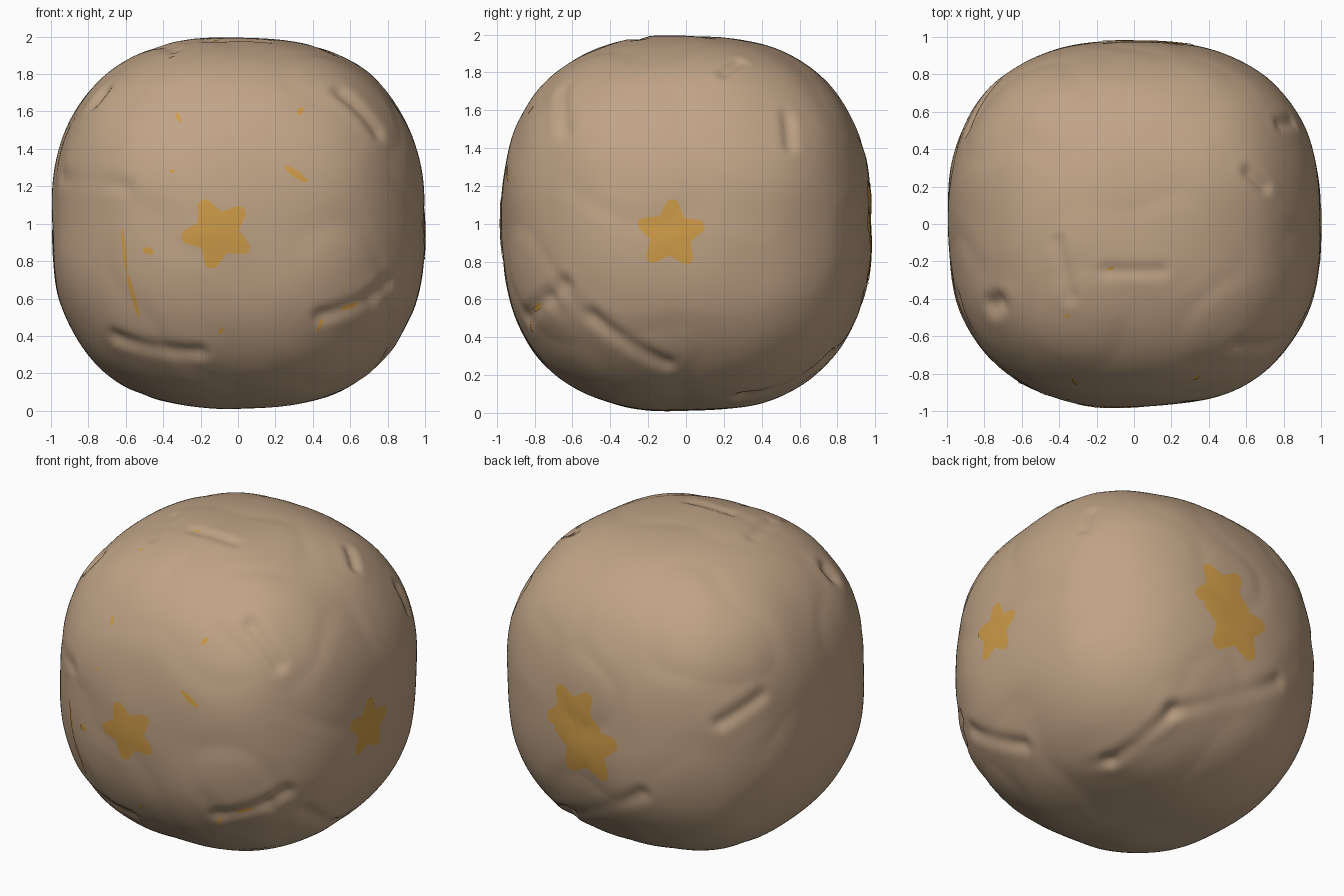
import bpy, bmesh, math
from mathutils import Vector, noise

if "Cube" in bpy.data.objects:
    bpy.data.objects.remove(bpy.data.objects["Cube"])

P = 2.5                       # squareness of the rounded block
SIZE = Vector((1.0, 0.98, 0.995))

# creases pressed into the skin: start, end (relative to the centre), depth, width
CREASES = [
    ((-.95, -.40, .25), (-.60, -.85, .20), .012, .05),
    ((-.70, -.70, -.65), (-.20, -.75, -.65), .022, .05),
    ((.45, -.85, -.50), (.75, -.60, -.30), .020, .05),
    ((.55, -.65, .70), (.72, -.62, .48), .022, .05),
    ((.85, -.50, -.50), (.75, -.10, -.72), .022, .05),
    ((.80, .55, .58), (.85, .55, .42), .020, .04),
    ((-.42, -.10, .98), (-.35, -.40, .95), .014, .04),
    ((-.15, -.25, .98), (.15, -.25, .98), .014, .04),
    ((-.80, -.46, .70), (-.76, -.44, .74), .035, .06),
    ((.62, .28, .86), (.70, .20, .80), .022, .04),
    ((.71, -.71, -.40), (.43, .30, -.87), .015, .05),
    ((.43, .30, -.87), (.32, .73, -.70), .022, .05),
    ((.32, .73, -.70), (-.33, .92, -.35), .018, .05),
    ((-.88, .50, .27), (-.75, .72, .15), .020, .05),
]


def block(d):
    """Point of the smooth rounded block in direction d."""
    s = sum(abs(d[i] / SIZE[i]) ** P for i in range(3))
    return d / s ** (1 / P)


LINES = [(block(Vector(a)), block(Vector(b)), h, w) for a, b, h, w in CREASES]


def surface(d, lift=0.0):
    """Dented skin point in direction d."""
    p = block(d)
    off = 0.012 * noise.noise(p * 2.3) - 0.002
    off -= 0.010 * max(0.0, 0.25 - abs(noise.noise(p * 1.9 + Vector((5, 2, 7))))) * 2
    for a, b, h, w in LINES:
        ab = b - a
        t = max(0, min(1, (p - a).dot(ab) / ab.length_squared))
        q = ((p - a - ab * t).length / w) ** 2
        if q < 12:
            off -= h * (1.3 * math.exp(-q) - 0.5 * math.exp(-q / 3))
    return p + p.normalized() * (off + lift) + Vector((0, 0, 1))


def material(name, col):
    m = bpy.data.materials.new(name)
    m.diffuse_color = (*col, 1)
    m.use_nodes = True
    m.node_tree.nodes["Principled BSDF"].inputs["Base Color"].default_value = m.diffuse_color
    return m


tan = material("clay_tan", (.53, .37, .24))
amber = material("amber", (.62, .33, .065))


def finish(bm, name, mat):
    me = bpy.data.meshes.new(name)
    bm.normal_update()
    bm.to_mesh(me)
    bm.free()
    me.materials.append(mat)
    for f in me.polygons:
        f.use_smooth = True
    ob = bpy.data.objects.new(name, me)
    bpy.context.collection.objects.link(ob)
    return ob


# body: subdivided cube pushed onto the dented skin
bm = bmesh.new()
bmesh.ops.create_cube(bm, size=2)
bmesh.ops.subdivide_edges(bm, edges=bm.edges[:], cuts=71, use_grid_fill=True)
for v in bm.verts:
    v.co = surface(Vector([math.tan(c * math.pi / 4) for c in v.co]))
finish(bm, "body", tan)


def on_side(side, a, b):
    """Direction for flat grid position (a, b) on one side."""
    if side == "top":
        i, j, k, sign = 0, 1, 2, 1
    else:
        i, j, k, sign = {"front": (0, 2, 1, -1), "back": (0, 2, 1, 1), "right": (1, 2, 0, 1)}[side]
        b -= 1
    d = Vector((0, 0, 0))
    d[i], d[j] = a, b
    rest = max(0.0, 1 - abs(a / SIZE[i]) ** P - abs(b / SIZE[j]) ** P)
    d[k] = sign * SIZE[k] * rest ** (1 / P)
    return d


def patch(name, side, centre, outline, rings=7, lift=.004):
    """Thin plate following the skin, filled with rings of faces."""
    bm = bmesh.new()
    ca, cb = centre
    n = len(outline)
    mid = bm.verts.new(surface(on_side(side, ca, cb), lift))
    rows = [[bm.verts.new(surface(on_side(side, ca + x * r / rings, cb + y * r / rings), lift))
             for x, y in outline] for r in range(1, rings + 1)]
    for i in range(n):
        j = (i + 1) % n
        bm.faces.new((mid, rows[0][i], rows[0][j]))
        for r in range(rings - 1):
            bm.faces.new((rows[r][i], rows[r + 1][i], rows[r + 1][j], rows[r][j]))
    bm.normal_update()
    f = bm.faces[:][0]
    if f.normal.dot(mid.co - Vector((0, 0, 1))) < 0:
        bmesh.ops.reverse_faces(bm, faces=bm.faces[:])
    finish(bm, name, amber)


def star(radius, turn, inner=.6):
    """Blunt five-pointed star; tips start at the angle turn."""
    pts = []
    for k in range(5):
        for da, r in ((-9, .95), (0, 1.0), (9, .95), (36, inner)):
            t = math.radians(turn + 72 * k + da)
            pts.append((radius * r * math.cos(t), radius * r * math.sin(t)))
    return pts


def blot(length, width, turn):
    """Slim oval smear."""
    t = math.radians(turn)
    out = []
    for k in range(14):
        a = 2 * math.pi * k / 14
        x, y = length * math.cos(a), width * math.sin(a)
        out.append((x * math.cos(t) - y * math.sin(t), x * math.sin(t) + y * math.cos(t)))
    return out


# stars
patch("front_star", "front", (-.11, .95), star(.195, 187))
patch("right_star", "right", (-.08, .945), star(.185, 87))
patch("back_star_lower", "back", (.04, .88), star(.24, 90))
patch("back_star_upper", "back", (.13, 1.05), star(.21, 270), lift=.005)

# small smears
SMEARS = [
    ("front", (.31, 1.265), .075, .018, -35), ("front", (-.32, 1.57), .028, .011, -70),
    ("front", (.335, 1.605), .025, .014, 50), ("front", (-.48, .855), .03, .02, -15),
    ("front", (-.61, .86), .12, .010, -85), ("front", (-.565, .62), .13, .012, -75),
    ("front", (-.09, .43), .022, .012, 45), ("front", (.60, .555), .05, .014, 22),
    ("front", (-.35, 1.28), .015, .008, 30), ("front", (.44, .45), .035, .010, 60),
    ("top", (-.125, -.24), .022, .010, 20), ("top", (-.355, -.49), .018, .008, 20),
]
for n, (side, c, l, w, t) in enumerate(SMEARS):
    patch("smear_%d" % (n + 1), side, c, blot(l, w, t), rings=3)
